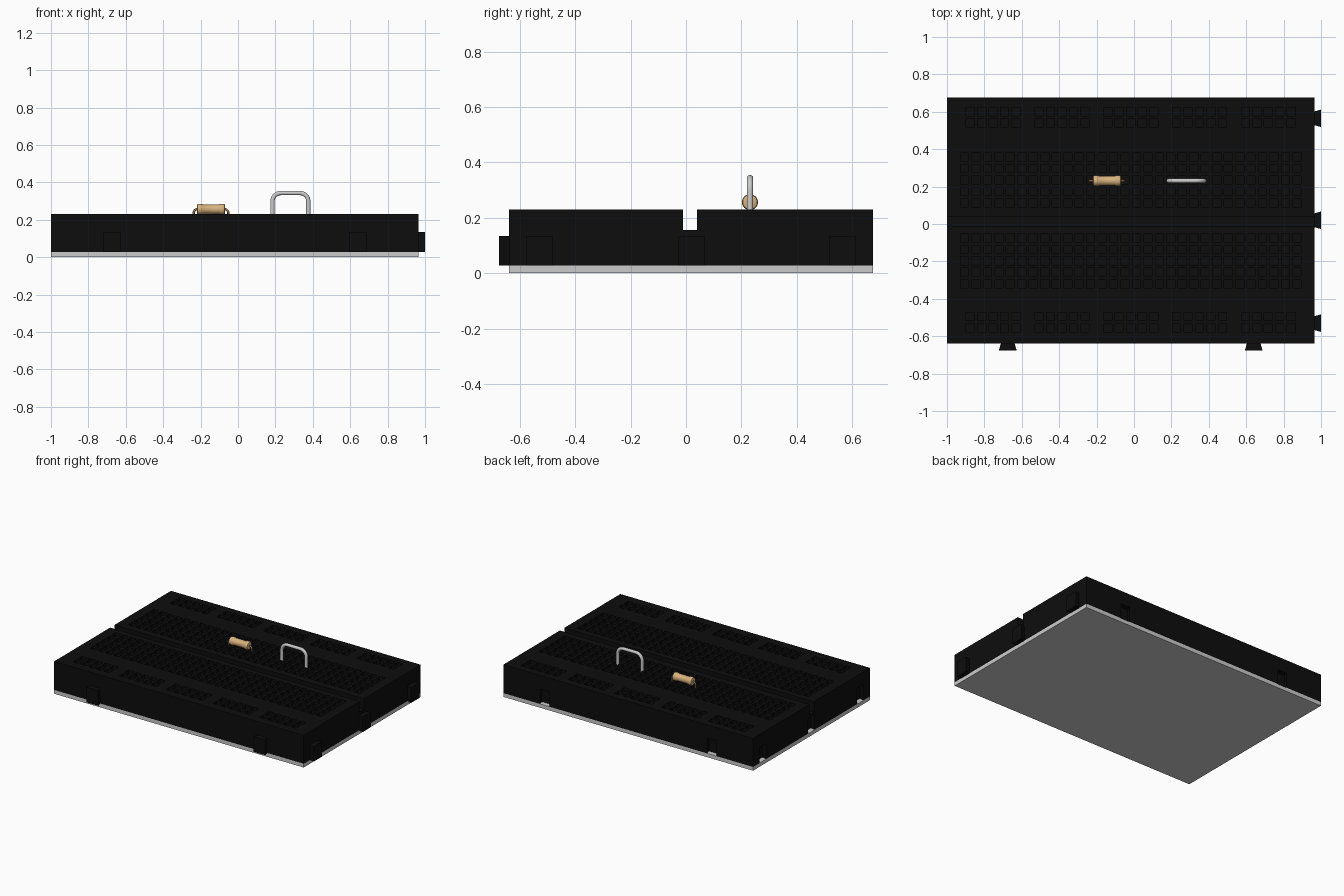
import bpy, bmesh, math
from mathutils import Vector

if "Cube" in bpy.data.objects:
    bpy.data.objects.remove(bpy.data.objects["Cube"])

X0, X1, Y0, Y1 = -1.0, 0.965, -0.64, 0.675
PAD, TAB_TOP, GROOVE, TOP = 0.027, 0.135, 0.155, 0.23
PITCH, HOLE = 0.0613, 0.044
CX = (X0 + X1) / 2


def material(name, rgb):
    m = bpy.data.materials.new(name)
    m.diffuse_color = (*rgb, 1)
    m.use_nodes = True
    m.node_tree.nodes["Principled BSDF"].inputs["Base Color"].default_value = m.diffuse_color
    return m


black = material("black_plastic", (0.004, 0.004, 0.004))
tan = material("tan_ceramic", (0.68, 0.44, 0.2))
brown = material("brown_lead", (0.3, 0.19, 0.09))


def finish(name, bm, mat=None, smooth=False):
    bmesh.ops.recalc_face_normals(bm, faces=bm.faces)
    me = bpy.data.meshes.new(name)
    bm.to_mesh(me)
    bm.free()
    ob = bpy.data.objects.new(name, me)
    bpy.context.collection.objects.link(ob)
    if mat:
        me.materials.append(mat)
    if smooth:
        bpy.context.view_layer.objects.active = ob
        bpy.ops.object.select_all(action='DESELECT')
        ob.select_set(True)
        bpy.ops.object.shade_smooth_by_angle(angle=math.radians(40))
    return ob


def prism(name, outline, z0, z1, mat=None):
    bm = bmesh.new()
    f = bm.faces.new([bm.verts.new((x, y, z0)) for x, y in outline])
    top = bmesh.ops.extrude_face_region(bm, geom=[f], use_keep_orig=True)["geom"]
    vs = [v for v in top if isinstance(v, bmesh.types.BMVert)]
    bmesh.ops.translate(bm, verts=vs, vec=(0, 0, z1 - z0))
    return finish(name, bm, mat)


def rect(x0, x1, y0, y1):
    return [(x0, y0), (x1, y0), (x1, y1), (x0, y1)]


# Adhesive foam pad and middle slab
prism("foam_pad", rect(X0, X1, Y0, Y1), 0, PAD)
prism("middle_slab", rect(X0, X1, Y0, Y1), TAB_TOP, GROOVE, black)


# Lower slab: dovetail tabs on front and right, matching slots on back and left
def dovetail(c, out_edge, out_tip, along_x, sign):
    pts = [(-0.037, out_edge), (-0.047, out_tip), (0.047, out_tip), (0.037, out_edge)]
    pts = [(c + sign * a, d) for a, d in pts]
    return pts if along_x else [(d, a) for a, d in pts]


front_c, side_c = [-0.675, 0.64], [-0.53, 0.02, 0.565]
T = 0.035
outline = [(X0, Y0)]
for c in front_c:
    outline += dovetail(c, Y0, Y0 - T, True, 1)
outline.append((X1, Y0))
for c in side_c:
    outline += dovetail(c, X1, X1 + T, False, 1)
outline.append((X1, Y1))
for c in reversed(front_c):
    outline += dovetail(c, Y1, Y1 - T, True, -1)
outline.append((X0, Y1))
for c in reversed(side_c):
    outline += dovetail(c, X0, X0 + T, False, -1)
prism("lower_slab", outline, PAD, TAB_TOP, black)


# Upper halves: strips of funnel-shaped square holes
def breaks(lo, hi, centres):
    vals = [lo]
    for c in centres:
        vals += [c - HOLE / 2, c + HOLE / 2]
    return vals + [hi]


def hole_strip(bm, y0, y1, xs, ys):
    """Flat grid of faces; returns the faces that become holes."""
    xb, yb = breaks(X0, X1, xs), breaks(y0, y1, ys)
    grid = [[bm.verts.new((x, y, TOP)) for x in xb] for y in yb]
    holes = []
    for j in range(len(yb) - 1):
        for i in range(len(xb) - 1):
            f = bm.faces.new((grid[j][i], grid[j][i + 1], grid[j + 1][i + 1], grid[j + 1][i]))
            if i % 2 and j % 2:
                holes.append(f)
    return holes


def row(mid, n):
    return [mid + (k - (n - 1) / 2) * PITCH for k in range(n)]


main_x = row(CX, 30)
rail_x = [x for k, x in enumerate(row(CX, 29)) if k % 6 != 5]


def upper_half(name, y0, y1, split, strips):
    bm = bmesh.new()
    holes = []
    for (a, b), (xs, ys) in zip(((y0, split), (split, y1)), strips):
        holes += hole_strip(bm, a, b, xs, ys)
    # tapered mouth, then straight socket
    bmesh.ops.inset_individual(bm, faces=holes, thickness=0.008, depth=-0.012)
    ext = bmesh.ops.extrude_discrete_faces(bm, faces=holes)["faces"]
    bmesh.ops.translate(bm, verts=list({v for f in ext for v in f.verts}), vec=(0, 0, -0.055))
    bmesh.ops.recalc_face_normals(bm, faces=bm.faces)
    # outer walls
    c = rect(X0, X1, y0, y1)
    for (ax, ay), (bx, by) in zip(c, c[1:] + c[:1]):
        bm.faces.new([bm.verts.new(p) for p in
                      ((ax, ay, GROOVE), (bx, by, GROOVE), (bx, by, TOP), (ax, ay, TOP))])
    me = bpy.data.meshes.new(name)
    bm.to_mesh(me)
    bm.free()
    me.materials.append(black)
    bpy.context.collection.objects.link(bpy.data.objects.new(name, me))


upper_half("upper_back_half", 0.04, Y1, 0.45,
           [(main_x, row(0.235, 5)), (rail_x, row(0.57, 2))])
upper_half("upper_front_half", Y0, -0.01, -0.41,
           [(rail_x, row(-0.525, 2)), (main_x, row(-0.197, 5))])


# Bent wires: staple-shaped path with rounded corners
def staple(name, xa, xb, y, z0, z1, corner, radius, mat=None):
    pts = [(xa, z0)]
    for k in range(9):
        a = math.pi - k * math.pi / 16
        pts.append((xa + corner + corner * math.cos(a), z1 - corner + corner * math.sin(a)))
    pts += [(xa + xb - x, z) for x, z in reversed(pts)]
    cu = bpy.data.curves.new(name, 'CURVE')
    cu.dimensions = '3D'
    cu.bevel_depth = radius
    cu.bevel_resolution = 4
    cu.use_fill_caps = True
    sp = cu.splines.new('POLY')
    sp.points.add(len(pts) - 1)
    for p, (x, z) in zip(sp.points, pts):
        p.co = (x, y, z, 1)
    ob = bpy.data.objects.new(name, cu)
    bpy.context.collection.objects.link(ob)
    if mat:
        cu.materials.append(mat)
    bpy.ops.object.select_all(action='DESELECT')
    ob.select_set(True)
    bpy.context.view_layer.objects.active = ob
    bpy.ops.object.convert(target='MESH')
    bpy.ops.object.shade_smooth_by_angle(angle=math.radians(40))


WY = 0.231
staple("jumper_wire", 0.184, 0.376, WY, 0.19, 0.343, 0.045, 0.0115)
staple("resistor_leads", -0.237, -0.052, WY, 0.19, 0.257, 0.02, 0.006, brown)

# Resistor body: lathed dog-bone profile about x
half = [(0.0, 0.0255), (0.042, 0.0255), (0.048, 0.029), (0.066, 0.029),
        (0.073, 0.026), (0.076, 0.019), (0.076, 0.0)]
profile = [(-x, r) for x, r in reversed(half[1:])] + half
bm = bmesh.new()
vs = [bm.verts.new((-0.1445 + x, WY, 0.2565 + r)) for x, r in profile]
es = [bm.edges.new(p) for p in zip(vs, vs[1:])]
bmesh.ops.spin(bm, geom=vs + es, cent=(0, WY, 0.2565), axis=(1, 0, 0),
               angle=2 * math.pi, steps=24, use_duplicate=False)
bmesh.ops.remove_doubles(bm, verts=bm.verts, dist=1e-4)
finish("resistor_body", bm, tan, True)
